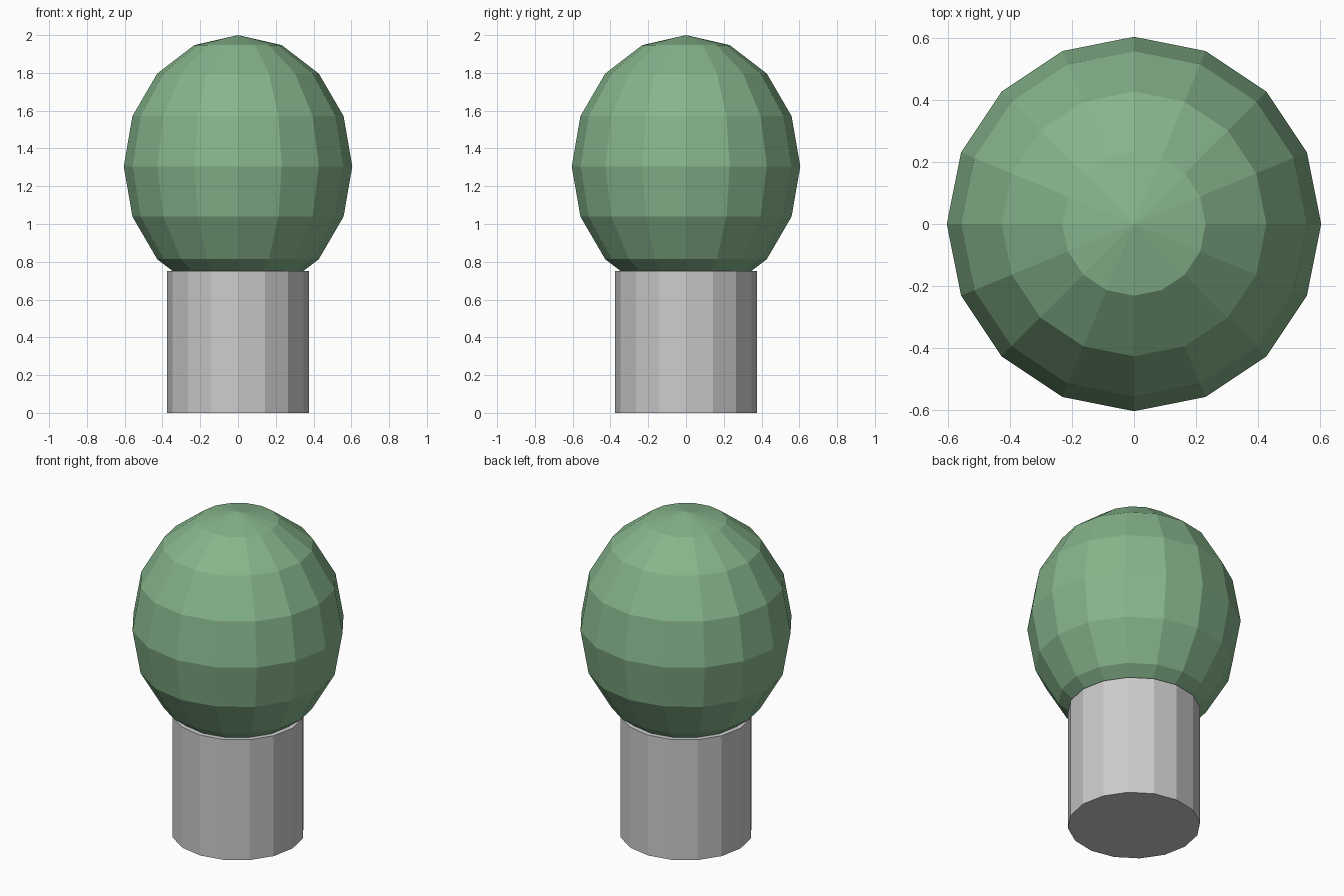
import bpy

if "Cube" in bpy.data.objects:
    bpy.data.objects.remove(bpy.data.objects["Cube"])

# Trunk: 16-sided flat cylinder
bpy.ops.mesh.primitive_cylinder_add(vertices=16, radius=0.375, depth=0.75,
                                    location=(0, 0, 0.375))
bpy.context.object.name = "trunk"

# Crown: faceted sphere, stretched upright, sunk into the trunk top
bpy.ops.mesh.primitive_uv_sphere_add(segments=16, ring_count=8, radius=1,
                                     location=(0, 0, 1.305))
crown = bpy.context.object
crown.name = "crown"
crown.scale = (0.605, 0.605, 0.695)
bpy.ops.object.transform_apply(location=False, rotation=False, scale=True)

green = bpy.data.materials.new("leaf_green")
green.diffuse_color = (0.24, 0.46, 0.26, 1)
green.use_nodes = True
green.node_tree.nodes["Principled BSDF"].inputs["Base Color"].default_value = green.diffuse_color
crown.data.materials.append(green)
